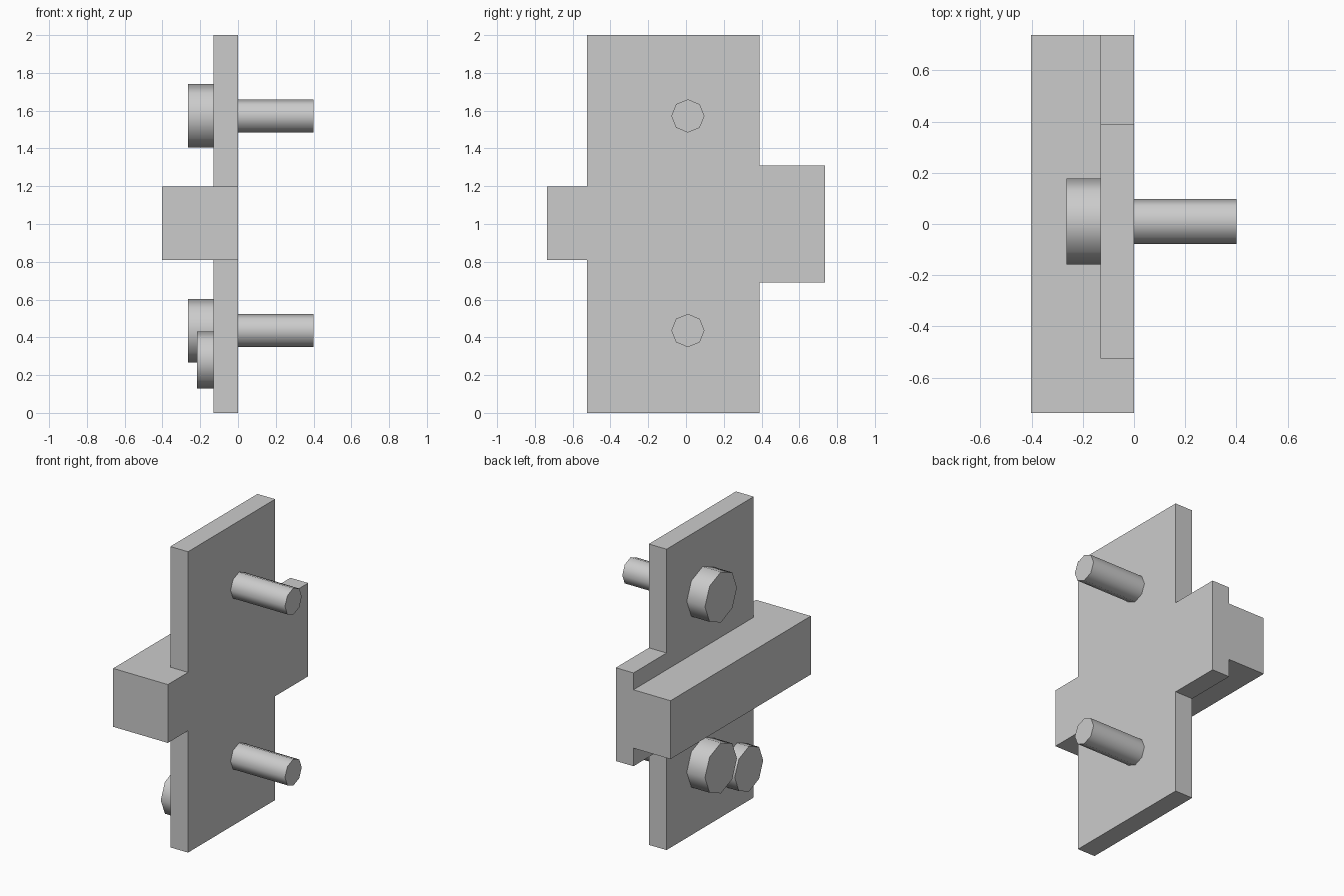
import bpy, bmesh, math
from mathutils import Vector

if "Cube" in bpy.data.objects:
    bpy.data.objects.remove(bpy.data.objects["Cube"])


def extrude(name, pts, depth):
    """Extrude a closed planar profile along the given vector."""
    bm = bmesh.new()
    face = bm.faces.new([bm.verts.new(p) for p in pts])
    res = bmesh.ops.extrude_face_region(bm, geom=[face])
    top = [v for v in res["geom"] if isinstance(v, bmesh.types.BMVert)]
    bmesh.ops.translate(bm, verts=top, vec=Vector(depth))
    bmesh.ops.recalc_face_normals(bm, faces=bm.faces)
    mesh = bpy.data.meshes.new(name)
    bm.to_mesh(mesh)
    bm.free()
    obj = bpy.data.objects.new(name, mesh)
    bpy.context.collection.objects.link(obj)
    return obj


def disc(name, x0, x1, y, z, radius):
    """Eight-sided cylinder lying along x, smooth sides and flat caps."""
    bpy.ops.mesh.primitive_cylinder_add(
        vertices=8, radius=radius, depth=x1 - x0,
        location=((x0 + x1) / 2, y, z), rotation=(0, math.pi / 2, 0))
    obj = bpy.context.object
    obj.name = name
    bpy.ops.object.shade_smooth_by_angle(angle=math.radians(60))
    return obj


BACK, FRONT = -0.13, 0.0      # plate faces in x
Y0, Y1, END = -0.525, 0.39, 0.737

# upright plate with its side tab
plate = [(Y0, 0), (Y1, 0), (Y1, 0.69), (END, 0.69), (END, 1.31),
         (Y1, 1.31), (Y1, 2), (Y0, 2)]
extrude("mounting_plate", [(BACK, y, z) for y, z in plate],
        (FRONT - BACK, 0, 0))

# cross bar, wrapping round the plate edge at one end
bar = [(-0.402, -END), (FRONT, -END), (FRONT, Y0), (BACK, Y0),
       (BACK, END), (-0.402, END)]
extrude("cross_bar", [(x, y, 0.81) for x, y in bar], (0, 0, 0.388))

# bolts: head behind the plate, shank in front
for label, z in (("lower", 0.436), ("upper", 1.572)):
    disc(label + "_bolt_head", -0.264, BACK, 0.01, z, 0.168)
    disc(label + "_bolt_shank", FRONT, 0.4, 0.01, z, 0.088)

# small round button beside the lower bolt head
disc("side_button", -0.218, BACK, -0.35, 0.28, 0.15)
